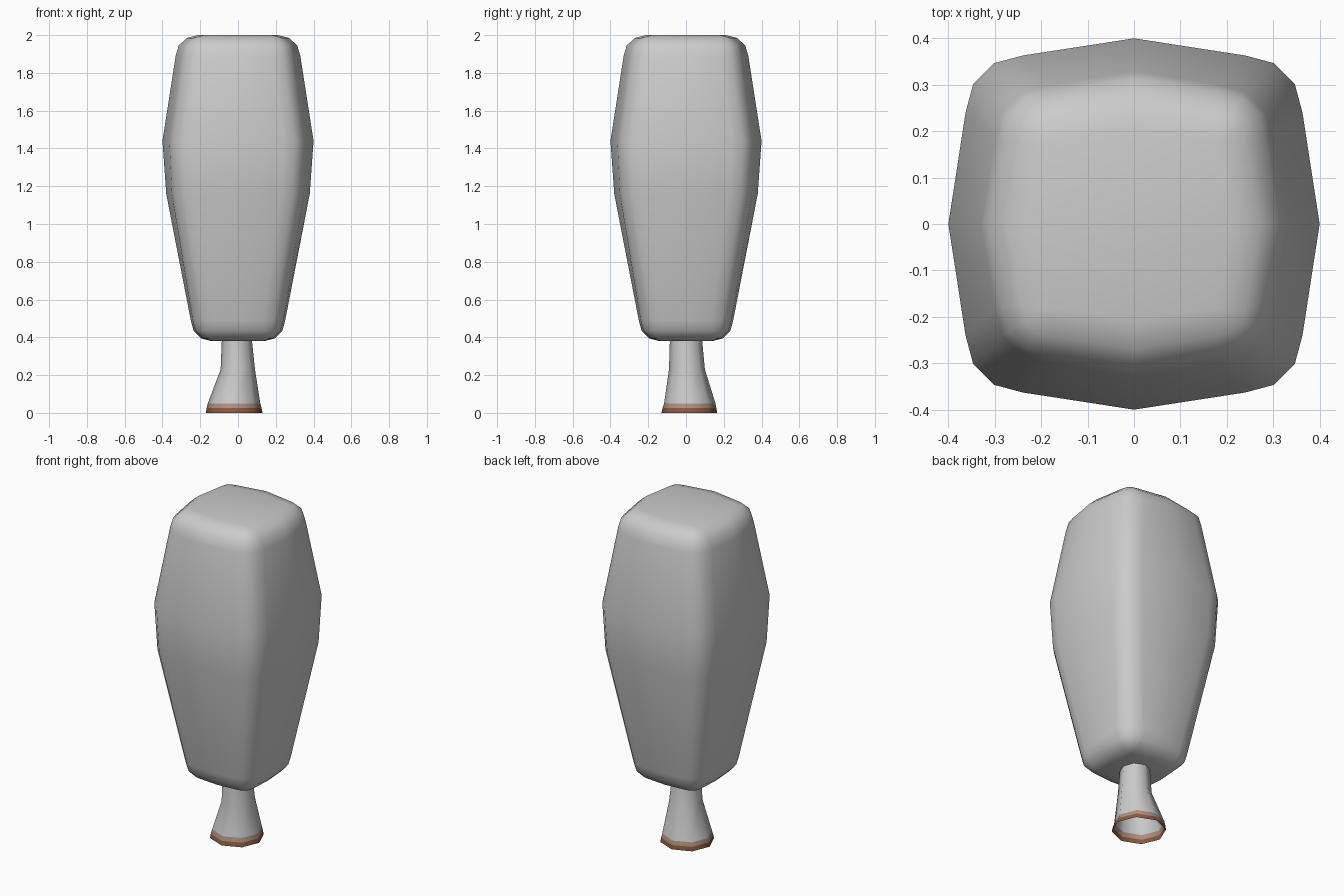
import bpy, bmesh
from math import sin, cos, pi

if "Cube" in bpy.data.objects:
    bpy.data.objects.remove(bpy.data.objects["Cube"])


def loft(name, rings, cap):
    """Skin a stack of equal-length point rings."""
    bm = bmesh.new()
    rows = [[bm.verts.new(p) for p in ring] for ring in rings]
    n = len(rows[0])
    for a, b in zip(rows, rows[1:]):
        for i in range(n):
            j = (i + 1) % n
            bm.faces.new((a[i], a[j], b[j], b[i]))
    if cap:
        bm.faces.new(rows[0][::-1])
        bm.faces.new(rows[-1])
    bmesh.ops.remove_doubles(bm, verts=bm.verts, dist=0.0005)
    bmesh.ops.recalc_face_normals(bm, faces=bm.faces)
    me = bpy.data.meshes.new(name)
    bm.to_mesh(me)
    bm.free()
    me.shade_smooth()
    ob = bpy.data.objects.new(name, me)
    bpy.context.collection.objects.link(ob)
    return ob


def crown_ring(z, mid, s, r):
    """Rounded square: corner arcs about (s, s), side midpoints pushed out to mid."""
    pts = []
    for q in range(4):
        c, d = round(cos(q * pi / 2)), round(sin(q * pi / 2))
        quarter = [(mid, 0)] + [(s + r * cos(k * pi / 6), s + r * sin(k * pi / 6)) for k in range(4)]
        pts += [(x * c - y * d, x * d + y * c, z) for x, y in quarter]
    return pts


# Crown: rounded bottom edge, bulging body, rounded top edge
rings = []
for k in range(3, -1, -1):
    a = k * pi / 6
    rings.append(crown_ring(0.49 - 0.11 * sin(a), 0.14 + 0.11 * cos(a), 0.13, 0.11 * cos(a)))
rings.append(crown_ring(1.16, 0.38, 0.23, 0.12))
rings.append(crown_ring(1.44, 0.40, 0.24, 0.123))
for k in range(4):
    a = k * pi / 6
    rings.append(crown_ring(1.89 + 0.11 * sin(a), 0.21 + 0.12 * cos(a), 0.18, 0.12 * cos(a)))
loft("tree_crown", rings, True)

# Trunk: open flared tube; each row is z, x min, x max, y min, y max
levels = [
    (0.00, -0.17, 0.13, -0.13, 0.165),
    (0.025, -0.166, 0.125, -0.124, 0.161),
    (0.05, -0.16, 0.118, -0.116, 0.156),
    (0.23, -0.092, 0.09, -0.09, 0.10),
    (0.40, -0.085, 0.072, -0.085, 0.084),
]
rings = []
for z, x0, x1, y0, y1 in levels:
    rings.append([((x0 + x1) / 2 + (x1 - x0) / 2 * cos(i * pi / 4),
                   (y0 + y1) / 2 + (y1 - y0) / 2 * sin(i * pi / 4), z) for i in range(8)])
trunk = loft("trunk", rings, False)

# Brown fade at the foot of the trunk
for name, col in (("bark_grey", (0.6, 0.6, 0.6, 1)),
                  ("bark_brown", (0.26, 0.10, 0.05, 1)),
                  ("bark_fade", (0.42, 0.28, 0.22, 1))):
    mat = bpy.data.materials.new(name)
    mat.diffuse_color = col
    mat.use_nodes = True
    mat.node_tree.nodes["Principled BSDF"].inputs["Base Color"].default_value = mat.diffuse_color
    trunk.data.materials.append(mat)
for p in trunk.data.polygons:
    p.material_index = 1 if p.center.z < 0.025 else 2 if p.center.z < 0.05 else 0
